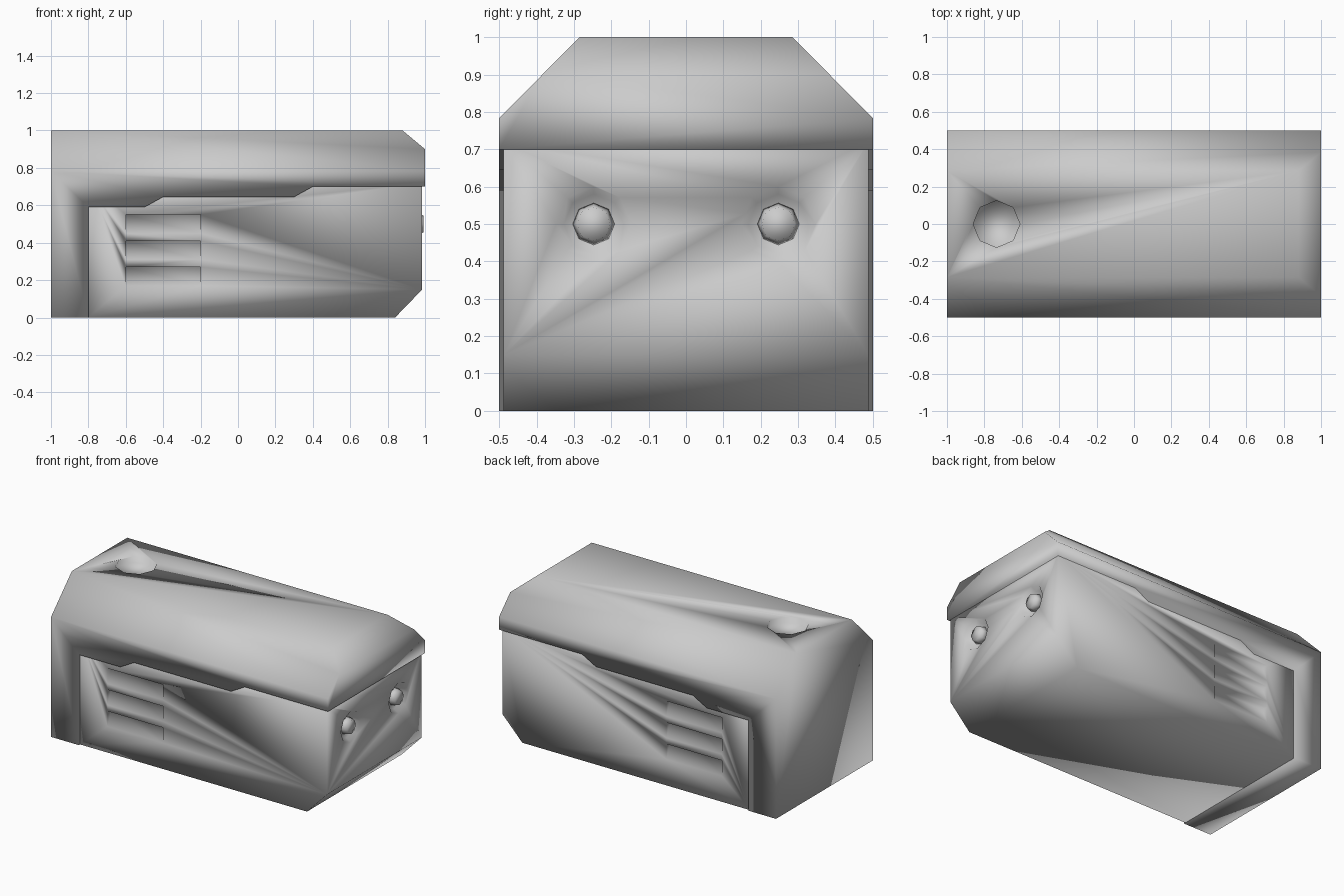
import bpy, bmesh, math
from mathutils import Vector, Matrix

if "Cube" in bpy.data.objects:
    bpy.data.objects.remove(bpy.data.objects["Cube"])


def add_prism(bm, points, direction):
    """Polygon of 3D points swept along a direction into a closed solid."""
    face = bm.faces.new([bm.verts.new(p) for p in points])
    new = bmesh.ops.extrude_face_region(bm, geom=[face], use_keep_orig=True)
    verts = [g for g in new["geom"] if isinstance(g, bmesh.types.BMVert)]
    bmesh.ops.translate(bm, verts=verts, vec=Vector(direction))


def add_cone(bm, centre, r_inner, r_outer, depth, rotation):
    matrix = Matrix.Translation(centre) @ rotation
    bmesh.ops.create_cone(bm, cap_ends=True, segments=8, radius1=r_inner,
                          radius2=r_outer, depth=depth, matrix=matrix)


def make_object(name, bm):
    bmesh.ops.recalc_face_normals(bm, faces=bm.faces[:])
    mesh = bpy.data.meshes.new(name)
    bm.to_mesh(mesh)
    bm.free()
    obj = bpy.data.objects.new(name, mesh)
    bpy.context.collection.objects.link(obj)
    return obj


def cut_with(obj, bm):
    cutter = make_object(obj.name + "_cutter", bm)
    cutter.hide_render = True
    mod = obj.modifiers.new("cut", "BOOLEAN")
    mod.operation, mod.solver, mod.object = "DIFFERENCE", "EXACT", cutter
    bpy.context.view_layer.objects.active = obj
    bpy.ops.object.modifier_apply(modifier=mod.name)
    bpy.data.objects.remove(cutter)


def slice_off(bm, co, no):
    """Cut away everything beyond a plane and close the opening."""
    cut = bmesh.ops.bisect_plane(bm, geom=bm.verts[:] + bm.edges[:] + bm.faces[:],
                                 plane_co=co, plane_no=no, clear_outer=True)
    edges = [g for g in cut["geom_cut"] if isinstance(g, bmesh.types.BMEdge)]
    bmesh.ops.contextual_create(bm, geom=edges)


to_x = Matrix.Rotation(math.pi / 2, 4, "Y")
up = Matrix.Identity(4)

# Outer shell: stepped side profile, chamfered along both long top edges
profile = [(-1, 0), (-0.8, 0), (-0.8, 0.59), (-0.5, 0.59), (-0.4, 0.645),
           (0.3, 0.645), (0.4, 0.7), (1, 0.7), (1, 0.9), (0.88, 1), (-1, 1)]
bm = bmesh.new()
add_prism(bm, [(x, -0.5, z) for x, z in profile], (0, 1, 0))
for s in (-1, 1):
    slice_off(bm, (0, s * 0.5, 0.783), (0, s * 0.217, 0.215))
shell = make_object("outer_shell", bm)

# Shallow octagonal well in the roof
bm = bmesh.new()
add_cone(bm, (-0.735, 0, 1.01), 0.125, 0.125, 0.1, up)
cut_with(shell, bm)

# Inner body with a chamfered lower end
W, END = 0.488, 0.985
profile = [(-0.8, 0), (0.84, 0), (END, 0.15), (END, 0.72), (-0.8, 0.72)]
bm = bmesh.new()
add_prism(bm, [(x, -W, z) for x, z in profile], (0, 2 * W, 0))
body = make_object("inner_body", bm)

# Louvre slots on both sides, and two round sockets in the end
bm = bmesh.new()
for s in (-1, 1):
    for top in (0.55, 0.41, 0.27):
        wedge = [(W - 0.04, top), (W + 0.02, top - 0.15), (W + 0.02, top)]
        add_prism(bm, [(-0.6, s * y, z) for y, z in wedge], (0.4, 0, 0))
    add_cone(bm, (END, s * 0.247, 0.5), 0.08, 0.12, 0.06, to_x)
cut_with(body, bm)

# Raised buttons in the sockets
buttons = []
for side, s in (("left", -1), ("right", 1)):
    bm = bmesh.new()
    add_cone(bm, (0.967, s * 0.247, 0.5), 0.06, 0.045, 0.05, to_x)
    buttons.append(make_object(side + "_button", bm))

# Soft shading on all parts
for obj in [shell, body] + buttons:
    obj.data.polygons.foreach_set("use_smooth", [True] * len(obj.data.polygons))
